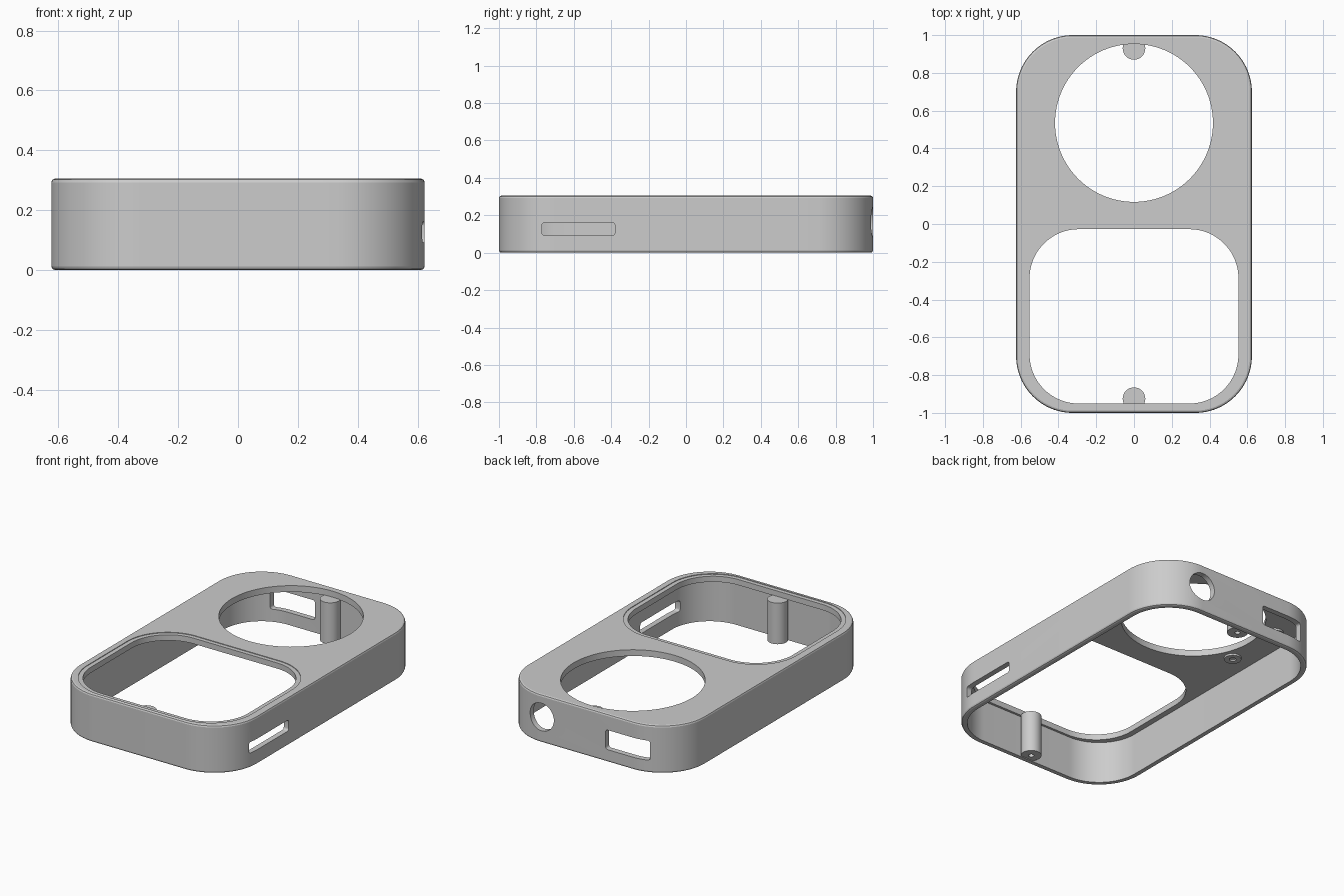
import bpy, bmesh, math
from mathutils import Matrix, Vector

cube = bpy.data.objects.get("Cube")
if cube:
    bpy.data.objects.remove(cube, do_unlink=True)

grey = bpy.data.materials.new("plain grey")
grey.use_nodes = True
colour = (0.604, 0.604, 0.604, 1)
grey.diffuse_color = colour
grey.node_tree.nodes["Principled BSDF"].inputs["Base Color"].default_value = colour

HEIGHT, PLATE_UNDER = 0.305, 0.265
TURN = {"Z": Matrix(),
        "X": Matrix.Rotation(math.pi / 2, 4, "Y"),
        "Y": Matrix.Rotation(math.pi / 2, 4, "X")}


def prism(name, w, h, r, low, high, centre, axis="Z", seg=16, bevel=0):
    """Rounded rectangle w by h, extruded from low to high, then turned and moved."""
    bm = bmesh.new()
    ring = []
    corners = [(1, 1), (-1, 1), (-1, -1), (1, -1)]
    for q, (sx, sy) in enumerate(corners):
        for i in range(seg + 1):
            a = math.pi / 2 * (q + i / seg)
            ring.append(bm.verts.new((sx * (w / 2 - r) + r * math.cos(a),
                                      sy * (h / 2 - r) + r * math.sin(a), low)))
    bmesh.ops.remove_doubles(bm, verts=ring, dist=1e-5)
    bm.verts.ensure_lookup_table()
    face = bm.faces.new(list(bm.verts))
    top = bmesh.ops.extrude_face_region(bm, geom=[face])["geom"]
    bmesh.ops.translate(bm, vec=(0, 0, high - low),
                        verts=[v for v in top if isinstance(v, bmesh.types.BMVert)])
    bmesh.ops.recalc_face_normals(bm, faces=bm.faces)
    if bevel:
        rims = [e for e in bm.edges if abs(e.verts[0].co.z - e.verts[1].co.z) < 1e-6]
        bmesh.ops.bevel(bm, geom=rims, offset=bevel, segments=2, profile=0.5,
                        affect="EDGES")
    bm.transform(Matrix.Translation(Vector(centre)) @ TURN[axis])
    bmesh.ops.recalc_face_normals(bm, faces=bm.faces)
    mesh = bpy.data.meshes.new(name)
    bm.to_mesh(mesh)
    bm.free()
    mesh.materials.append(grey)
    obj = bpy.data.objects.new(name, mesh)
    bpy.context.collection.objects.link(obj)
    return obj


def rod(name, r, low, high, centre, axis="Z", seg=8):
    return prism(name, 2 * r, 2 * r, r, low, high, centre, axis, seg)


def combine(target, tool, operation):
    """Apply a boolean and discard the tool."""
    tool.hide_render = True
    mod = target.modifiers.new("boolean", "BOOLEAN")
    mod.operation, mod.object, mod.solver = operation, tool, "EXACT"
    bpy.context.view_layer.objects.active = target
    bpy.ops.object.modifier_apply(modifier=mod.name)
    bpy.data.objects.remove(tool, do_unlink=True)


# Outer shell, hollow from below
case = prism("case_shell", 1.248, 2, 0.3, 0, HEIGHT, (0, 0, 0), seg=24, bevel=0.012)
combine(case, prism("cavity", 1.178, 1.93, 0.265, -0.1, PLATE_UNDER, (0, 0, 0), seg=24),
        "DIFFERENCE")

# Openings right through the top plate, with a shallow recess round the window
for cutter in (
    rod("dial_opening", 0.418, 0.2, 0.4, (0, 0.535, 0), seg=24),
    prism("window_opening", 1.106, 0.923, 0.26, 0.2, 0.4, (0, -0.489, 0), seg=20),
    prism("window_recess", 1.16, 0.975, 0.285, HEIGHT - 0.004, 0.4, (0, -0.489, 0), seg=20),
    # Side slot, round port and rectangular port
    prism("side_slot", 0.07, 0.39, 0.015, -0.1, 0.1, (0.62, -0.575, 0.127), "X", 5),
    rod("round_port", 0.088, -0.2, 0.2, (0.32, 1, 0.163), "Y", 12),
    prism("wide_port", 0.3, 0.125, 0.015, -0.15, 0.15, (-0.283, 1, 0.142), "Y", 5),
):
    combine(case, cutter, "DIFFERENCE")

# Screw pillars joined to the end walls, each with a blind hole
for y in (-0.925, 0.93):
    combine(case, rod("pillar", 0.06, 0.005, PLATE_UNDER + 0.002, (0, y, 0)), "UNION")
    combine(case, rod("screw_hole", 0.016, -0.1, 0.18, (0, y, 0), seg=5), "DIFFERENCE")

# Short screw bosses under the plate, round the dial opening
parts = [case]
for sx, side in ((-1, "right"), (1, "left")):
    for sy, end in ((-1, "front"), (1, "back")):
        spot = (sx * 0.455, 0.535 + sy * 0.19, 0)
        boss = rod(f"boss_{side}_{end}", 0.05, PLATE_UNDER - 0.012, PLATE_UNDER + 0.005, spot)
        combine(boss, rod("boss_hole", 0.02, 0.1, PLATE_UNDER - 0.002, spot, seg=6),
                "DIFFERENCE")
        parts.append(boss)

# Smooth curves with crisp edges
bpy.ops.object.select_all(action="DESELECT")
for part in parts:
    part.select_set(True)
bpy.context.view_layer.objects.active = case
bpy.ops.object.shade_smooth_by_angle(angle=math.radians(20))
